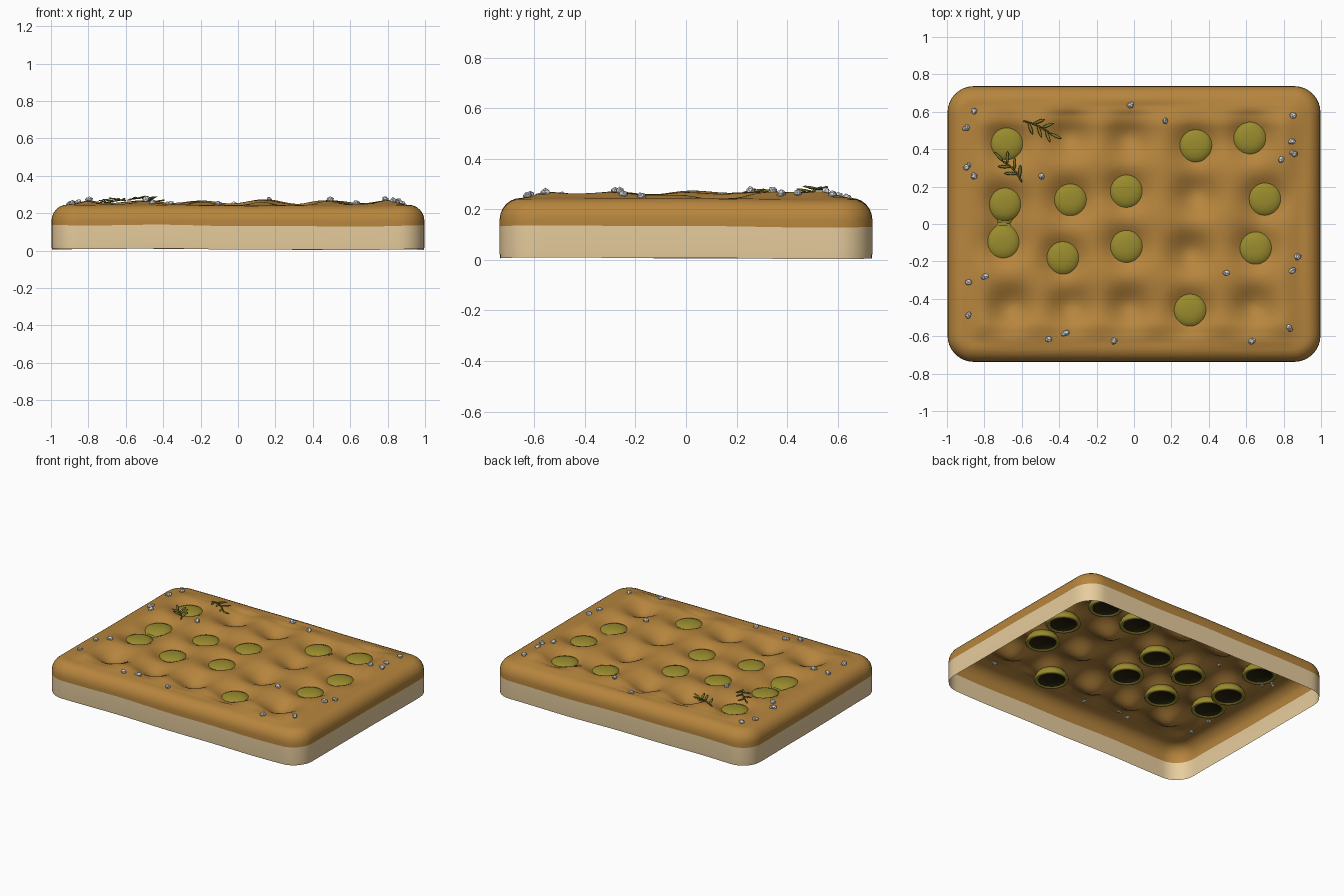
import bpy, bmesh, math, random
from mathutils import Vector, Matrix

random.seed(4)
if "Cube" in bpy.data.objects:
    bpy.data.objects.remove(bpy.data.objects["Cube"])


def material(name, rgb):
    m = bpy.data.materials.new(name)
    m.use_nodes = True
    m.diffuse_color = (*rgb, 1)
    bsdf = next(n for n in m.node_tree.nodes if n.type == "BSDF_PRINCIPLED")
    bsdf.inputs["Base Color"].default_value = (*rgb, 1)
    bsdf.inputs["Roughness"].default_value = 0.8
    return m


CRUST = material("golden crust", (0.47, 0.235, 0.047))
CRUMB = material("pale crumb", (0.8, 0.61, 0.34))
OLIVE = material("olive green", (0.32, 0.26, 0.027))
PIT = material("olive hollow", (0.02, 0.015, 0.004))
SALT = material("salt white", (0.86, 0.88, 0.92))
HERB = material("herb green", (0.19, 0.17, 0.025))


def finish(bm, name, mats, smooth=True):
    me = bpy.data.meshes.new(name)
    for f in bm.faces:
        f.smooth = smooth
    bm.to_mesh(me)
    bm.free()
    for m in mats:
        me.materials.append(m)
    ob = bpy.data.objects.new(name, me)
    bpy.context.collection.objects.link(ob)


HX, HY, CORNER, ROUND = 0.997, 0.737, 0.14, 0.085
OLIVES = [(-.68, .43), (.33, .42), (.62, .46), (-.69, .11), (-.34, .13), (-.04, .175),
          (.7, .135), (-.7, -.1), (-.38, -.18), (-.04, -.12), (.65, -.13), (.3, -.46)]
DIMPLES = OLIVES + [(-.35, .47), (-.03, .46), (.33, .16), (.3, -.15),
                    (-.66, -.44), (-.34, -.44), (-.03, -.44), (.64, -.44)]


def ramp(t):
    t = max(0, min(1, t))
    return t * t * (3 - 2 * t)


def top(x, y):
    """Height of the dimpled crust."""
    t = ramp((HX - ROUND - abs(x)) / 0.13) * ramp((HY - ROUND - abs(y)) / 0.13)
    z = 0.243 + 0.033 * t + 0.004 * math.sin(5 * x + 1) * math.cos(4 * y)
    for a, b in DIMPLES:
        z -= 0.085 * math.exp(-((x - a) ** 2 + (y - b) ** 2) / 0.0135) * min(1, t * 2)
    return z


def outline(inset):
    """Rounded rectangle as a closed list of points."""
    arcs = []
    for k, (sx, sy) in enumerate([(1, 1), (-1, 1), (-1, -1), (1, -1)]):
        c = Vector((sx * (HX - CORNER), sy * (HY - CORNER)))
        arcs.append([c + (CORNER - inset) * Vector((math.cos(a), math.sin(a)))
                     for a in [(k + i / 8) * math.pi / 2 for i in range(9)]])
    pts = []
    for k, arc in enumerate(arcs):
        nxt = arcs[(k + 1) % 4][0]
        n = 44 if k % 2 == 0 else 34
        pts += arc + [arc[-1].lerp(nxt, i / n) for i in range(1, n)]
    return pts


# Bread shell: open base, straight wall, rounded shoulder, dimpled top
bm = bmesh.new()
rings = []


def add_ring(pts, height):
    rings.append([bm.verts.new((p.x, p.y, height(p))) for p in pts])


def sway(p):
    return math.sin(3 * p.x + 4 * p.y) + 0.5 * math.sin(9 * p.x - 7 * p.y)


add_ring(outline(0.002), lambda p: 0.007 + 0.003 * sway(p))
add_ring(outline(0), lambda p: 0.03)
add_ring(outline(0), lambda p: 0.133 + 0.004 * sway(p))
for i in range(7):
    a = i / 6 * math.pi / 2
    add_ring(outline(ROUND * (1 - math.cos(a))),
             lambda p: 0.243 - ROUND * (1 - math.sin(a)) + 0.002 * math.sin(a) * sway(p))
inner = outline(ROUND)
for i in range(1, 50):
    add_ring([p * (1 - i / 50) for p in inner], lambda p: top(p.x, p.y))
for row, (lo, hi) in enumerate(zip(rings, rings[1:])):
    for i in range(len(lo)):
        j = (i + 1) % len(lo)
        f = bm.faces.new((lo[i], lo[j], hi[j], hi[i]))
        f.material_index = 1 if row < 2 else 0
centre = bm.verts.new((0, 0, top(0, 0)))
last = rings[-1]
for i in range(len(last)):
    bm.faces.new((last[i], last[(i + 1) % len(last)], centre))
finish(bm, "bread_shell", [CRUST, CRUMB])

# Olives: low domes set through the crust, with a flat rim and dark hollow below
PROFILE = [(.03, -.001), (.06, -.006), (.085, -.017), (.1, -.036), (.111, -.06),
           (.109, -.07), (.104, -.073), (.09, -.073), (.086, -.068)]


def olive(name, x, y):
    bm = bmesh.new()
    z, n, prev = top(x, y) + 0.052, 32, None
    for r, dz in PROFILE:
        ring = [bm.verts.new((x + r * math.cos(i * math.tau / n),
                              y + r * math.sin(i * math.tau / n), z + dz)) for i in range(n)]
        if prev:
            for i in range(n):
                j = (i + 1) % n
                bm.faces.new((prev[j], prev[i], ring[i], ring[j]))
        else:
            bm.faces.new(ring)
        prev = ring
    cap = bm.faces.new(prev[::-1])
    cap.material_index = 1
    finish(bm, name, [OLIVE, PIT])


for k, (x, y) in enumerate(OLIVES):
    olive(f"olive_{k + 1}", x, y)


# Ellipsoid helper for olive joins and herb parts
def blob(bm, centre, size, turn=0, tilt=0, segs=16):
    m = (Matrix.Translation(centre) @ Matrix.Rotation(turn, 4, "Z")
         @ Matrix.Rotation(tilt, 4, "Y") @ Matrix.Diagonal((*size, 1)))
    bmesh.ops.create_uvsphere(bm, u_segments=segs, v_segments=segs // 2, radius=1, matrix=m)


bm = bmesh.new()
neck = top(-.695, .005)
blob(bm, (-.692, .06, neck), (.055, .075, .016))
blob(bm, (-.698, -.05, neck), (.055, .075, .016))
blob(bm, (-.348, -.225, top(-.348, -.225)), (.042, .05, .018))
finish(bm, "olive_joins", [OLIVE])

# Coarse salt crystals
SALTS = [(-.85, .61), (-.9, .51), (-.89, .31), (-.86, .26), (-.5, .26), (-.02, .64), (.16, .55),
         (.85, .58), (.85, .44), (.85, .38), (.79, .34), (.88, -.17), (.85, -.25), (.49, -.27),
         (.83, -.56), (.63, -.62), (-.1, -.62), (-.37, -.58), (-.46, -.61), (-.88, -.49),
         (-.88, -.31), (-.8, -.28)]
bm = bmesh.new()
for x, y in SALTS:
    for r in (.017, .013):
        dx, dy = (random.uniform(-.009, .009) for _ in "xy")
        m = (Matrix.Translation((x + dx, y + dy, top(x, y) + .006))
             @ Matrix.Rotation(random.uniform(0, 3), 4, Vector((dx, dy, .01)))
             @ Matrix.Diagonal((r * 1.2, r, r * .9, 1)))
        bmesh.ops.create_icosphere(bm, subdivisions=1, radius=1, matrix=m)
finish(bm, "salt_crystals", [SALT], smooth=False)


# Herb sprigs: a bent stem with alternating slim leaves
def sprig(name, start, end, bend):
    a, b = Vector(start), Vector(end)
    along = b - a
    side = Vector((-along.y, along.x)) * bend
    bm = bmesh.new()
    pts = []
    for i in range(7):
        t = i / 6
        p = a + along * t + side * math.sin(math.pi * t)
        pts.append(Vector((p.x, p.y, max(top(p.x, p.y), .235) + .012 + .012 * t)))
    for p, q in zip(pts, pts[1:]):
        d = q - p
        blob(bm, (p + q) / 2, (d.length * .65, .005, .005),
             math.atan2(d.y, d.x), -math.asin(d.z / d.length), 8)
    heading = math.atan2(along.y, along.x)
    for i, p in enumerate(pts[1:]):
        turn = heading + (0.8 if i % 2 else -0.8) * (i < 5)
        out = Vector((math.cos(turn), math.sin(turn), .15)) * .034
        blob(bm, p + out, (.036, .009, .005), turn, -.15, 8)
    finish(bm, name, [HERB])


sprig("herb_sprig_back", (-.59, .55), (-.45, .485), .06)
sprig("herb_sprig_side", (-.6, .225), (-.7, .335), -.08)
